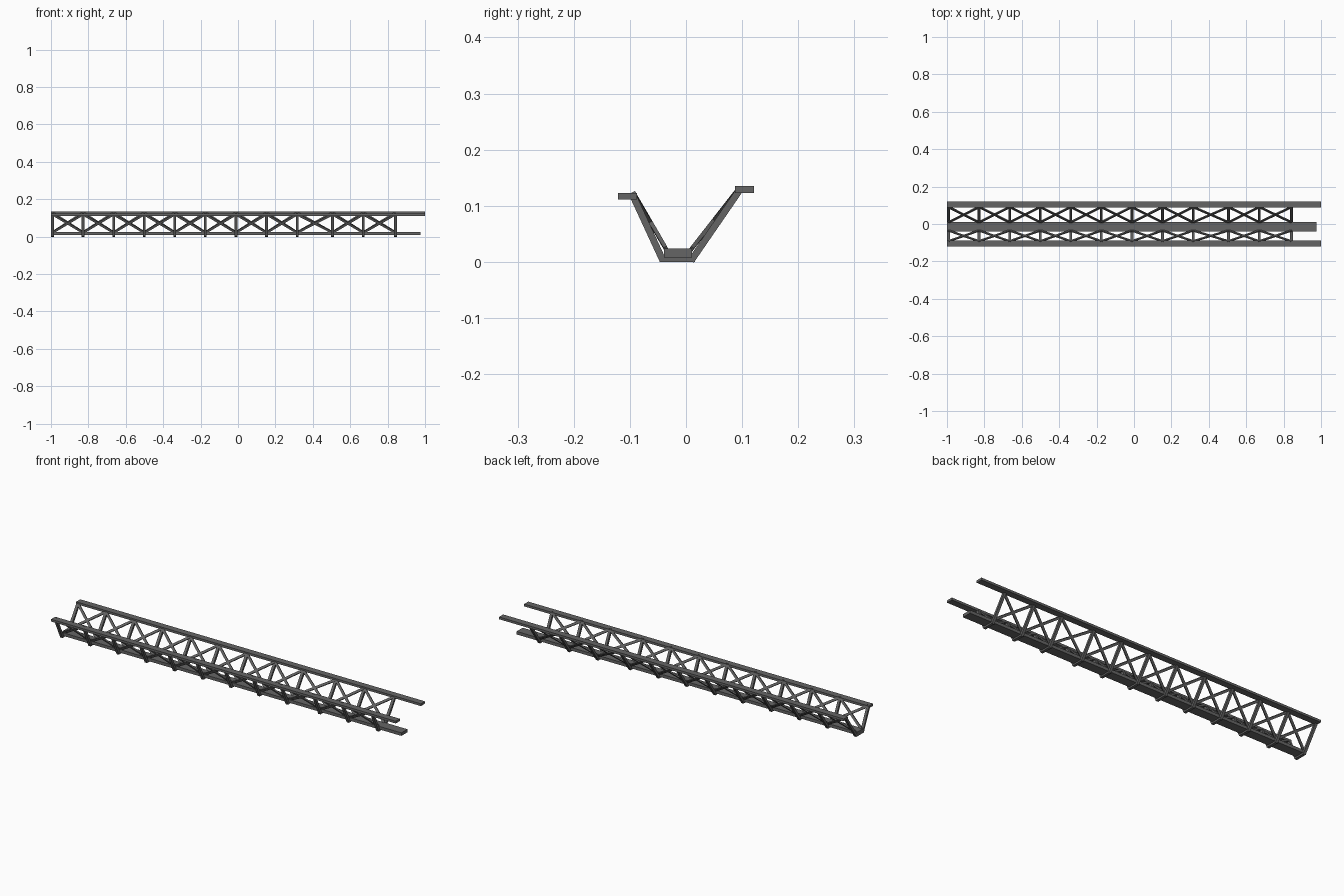
import bpy
import bmesh
from mathutils import Vector

if "Cube" in bpy.data.objects:
    bpy.data.objects.remove(bpy.data.objects["Cube"])

# Dark steel
steel = bpy.data.materials.new("dark_steel")
steel.diffuse_color = (0.13, 0.13, 0.13, 1)
steel.use_nodes = True
steel.node_tree.nodes["Principled BSDF"].inputs["Base Color"].default_value = steel.diffuse_color

FACES = [(0, 3, 2, 1), (4, 5, 6, 7), (0, 1, 5, 4), (1, 2, 6, 5), (2, 3, 7, 6), (3, 0, 4, 7)]


def finish(name, verts):
    mesh = bpy.data.meshes.new(name)
    mesh.from_pydata(verts, [], FACES)
    bm = bmesh.new()
    bm.from_mesh(mesh)
    bmesh.ops.recalc_face_normals(bm, faces=bm.faces)
    bm.to_mesh(mesh)
    bm.free()
    mesh.materials.append(steel)
    obj = bpy.data.objects.new(name, mesh)
    bpy.context.collection.objects.link(obj)


def box(name, lo, hi):
    (a, b, c), (d, e, f) = lo, hi
    finish(name, [(x, y, z) for z in (c, f) for x, y in ((a, b), (d, b), (d, e), (a, e))])


def strut(name, p, q, width, depth, normal):
    # Square-ended bar from p to q, its depth measured along the side plane's normal
    p, q = Vector(p), Vector(q)
    n = normal.normalized() * depth / 2
    s = n.cross(q - p).normalized() * width / 2
    finish(name, [e + i * s + j * n for e in (p, q) for i, j in ((-1, -1), (-1, 1), (1, 1), (1, -1))])


# Long rails and bottom beam
box("front_top_rail", (-1, -0.121, 0.111), (1, -0.087, 0.123))
box("back_top_rail", (-1, 0.087, 0.123), (1, 0.121, 0.135))
box("bottom_beam", (-1, -0.039, 0.008), (0.975, 0.011, 0.024))

# Frame positions; the last bays are shifted slightly
stations = [-0.992 + 0.1635 * i for i in range(9)] + [0.505, 0.67, 0.842]

# Per side: post foot, post head, brace foot, brace head as (y, z)
sides = {
    "front": ((-0.041, 0.002), (-0.096, 0.121), (-0.035, 0.022), (-0.092, 0.120)),
    "back": ((0.009, 0.002), (0.095, 0.127), (0.009, 0.022), (0.091, 0.127)),
}

for i, x in enumerate(stations):
    # Cross tie under the beam
    box(f"cross_tie_{i}", (x - 0.007, -0.047, 0), (x + 0.007, 0.016, 0.008))
    for side, (foot, head, b0, b1) in sides.items():
        n = Vector((0, -(head[1] - foot[1]), head[0] - foot[0]))
        # Leaning post
        strut(f"{side}_post_{i}", (x, *foot), (x, *head), 0.014, 0.012, n)
        # Crossed braces to the next frame
        if i + 1 < len(stations):
            x2 = stations[i + 1]
            strut(f"{side}_brace_up_{i}", (x, *b0), (x2, *b1), 0.012, 0.007, n)
            strut(f"{side}_brace_down_{i}", (x, *b1), (x2, *b0), 0.012, 0.007, n)
